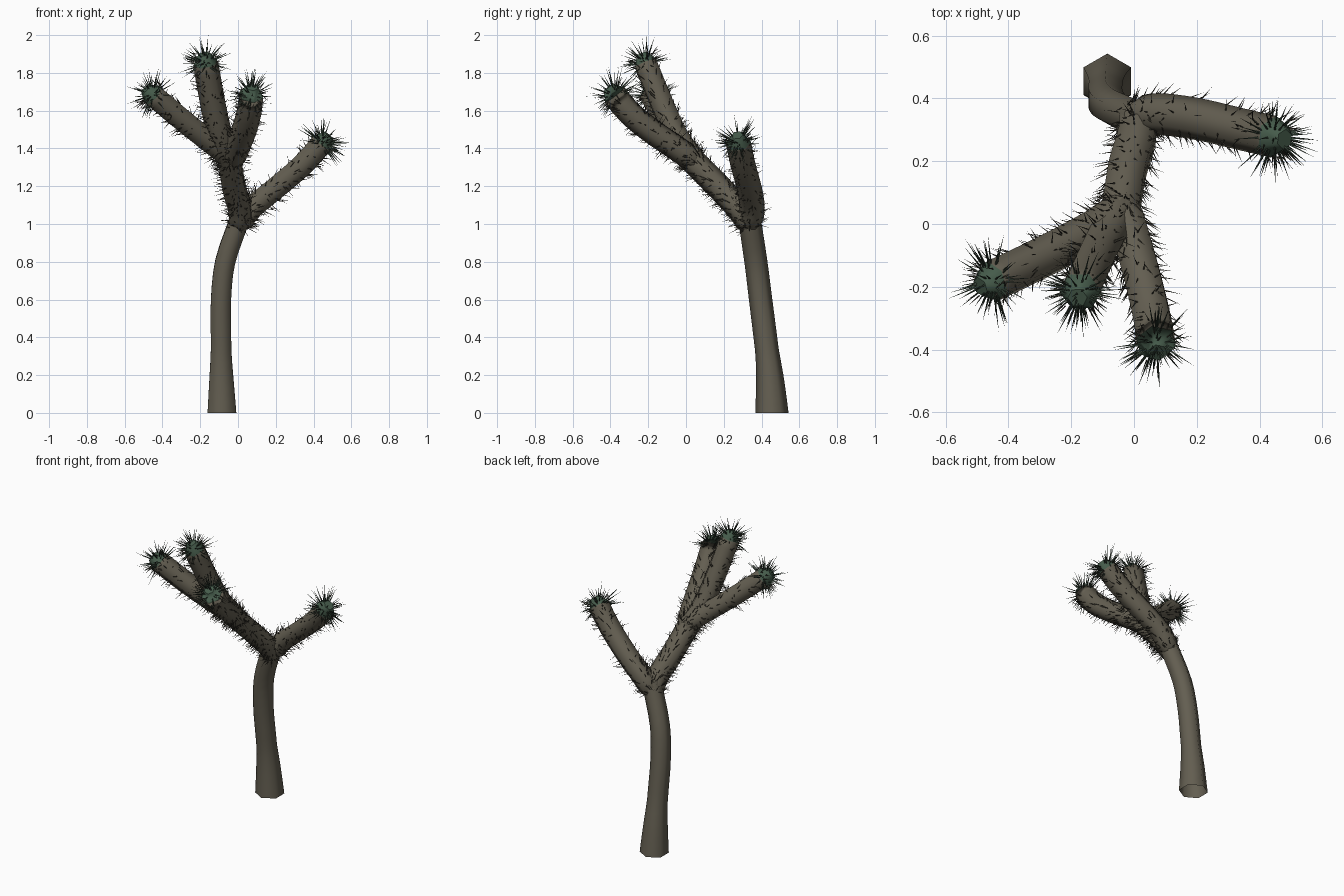
import bpy, bmesh, math, random
from mathutils import Vector

if "Cube" in bpy.data.objects:
    bpy.data.objects.remove(bpy.data.objects["Cube"])

random.seed(7)


def material(name, rgb):
    m = bpy.data.materials.new(name)
    m.diffuse_color = (*rgb, 1)
    m.use_nodes = True
    m.node_tree.nodes["Principled BSDF"].inputs["Base Color"].default_value = m.diffuse_color
    return m


BARK = material("grey brown bark", (0.125, 0.112, 0.082))
DRY = material("dark dry leaf", (0.05, 0.046, 0.034))
GREEN = material("dark green leaf", (0.035, 0.055, 0.038))
TIP = material("green crown", (0.06, 0.105, 0.07))


def finish(bm, name, mats, smooth=True):
    me = bpy.data.meshes.new(name)
    bmesh.ops.recalc_face_normals(bm, faces=bm.faces)
    bm.to_mesh(me)
    bm.free()
    for m in mats:
        me.materials.append(m)
    for p in me.polygons:
        p.use_smooth = smooth and len(p.vertices) < 6
    ob = bpy.data.objects.new(name, me)
    bpy.context.collection.objects.link(ob)
    return ob


def curve(pts, n=4):
    """Catmull-Rom samples through the control points."""
    v = [Vector(p) for p in pts]
    v = [2 * v[0] - v[1]] + v + [2 * v[-1] - v[-2]]
    out = []
    for i in range(1, len(v) - 2):
        a, b, c, d = v[i - 1:i + 3]
        for k in range(n):
            t = k / n
            out.append(0.5 * (2 * b + (c - a) * t + (2 * a - 5 * b + 4 * c - d) * t * t
                              + (3 * b - a - 3 * c + d) * t ** 3))
    out.append(v[-2])
    return out


def frame(axis):
    u = Vector((0, 1, 0)) if abs(axis.y) < 0.6 else Vector((0, 0, 1))
    u = (u - axis * u.dot(axis)).normalized()
    return u, axis.cross(u)


def tube(name, path, radii, crown=False, sides=6):
    bm = bmesh.new()
    rings = []
    n = len(path)
    u = None
    for i, c in enumerate(path):
        ax = (path[min(i + 1, n - 1)] - path[max(i - 1, 0)]).normalized()
        if i == 0 and name == "trunk":
            ax = Vector((0, 0, 1))
        # carry the first ring's direction along, so the tube never twists
        u = frame(ax)[0] if u is None else (u - ax * u.dot(ax)).normalized()
        w = ax.cross(u)
        rings.append([bm.verts.new(c + radii[i] * (u * math.cos(a) + w * math.sin(a)))
                      for a in (2 * math.pi * k / sides for k in range(sides))])
    for i in range(n - 1):
        for k in range(sides):
            j = (k + 1) % sides
            f = bm.faces.new((rings[i][k], rings[i][j], rings[i + 1][j], rings[i + 1][k]))
            f.material_index = int(crown and i == n - 2)
    if crown:
        bm.faces.new(rings[-1]).material_index = 1
    return finish(bm, name, [BARK, TIP])


def spike(bm, base, d, length, width, mat):
    """Three-sided thin leaf blade."""
    d = d.normalized()
    u, w = frame(d)
    vs = [bm.verts.new(base + width * (u * math.cos(a) + w * math.sin(a)))
          for a in (0, 2.094, 4.189)]
    top = bm.verts.new(base + d * length)
    for k in range(3):
        bm.faces.new((vs[k], vs[(k + 1) % 3], top)).material_index = mat


def leaves(name, path, r, count, tip_count):
    bm = bmesh.new()
    n = len(path) - 1
    down = Vector((0, 0, -1))
    for _ in range(count):
        # dry leaves lying along the branch
        t = random.random() * (n - 0.01)
        i = int(t)
        ax = (path[i + 1] - path[i]).normalized()
        c = path[i].lerp(path[i + 1], t - i)
        u, w = frame(ax)
        a = random.uniform(0, 2 * math.pi)
        rad = u * math.cos(a) + w * math.sin(a)
        if rad.z > 0.1 and random.random() < 0.3:
            continue
        d = rad * random.uniform(0.3, 0.7) + ax * random.uniform(0.1, 0.9) + down * 0.2
        spike(bm, c + rad * r * 0.88, d, random.uniform(0.04, 0.065), 0.0027, 0)
    ax = (path[-1] - path[-2]).normalized()
    u, w = frame(ax)
    for _ in range(tip_count):
        # green leaves radiating from the crown
        z = random.uniform(-0.45, 1)
        a = random.uniform(0, 2 * math.pi)
        s = math.sqrt(1 - z * z)
        d = ax * z + s * (u * math.cos(a) + w * math.sin(a))
        spike(bm, path[-1] - ax * 0.055 + d * 0.045, d, random.uniform(0.065, 0.12), 0.0042, 1)
    finish(bm, name, [DRY, GREEN], False)


# trunk
trunk = curve([(-.085, .455, 0), (-.088, .443, .2), (-.09, .42, .4), (-.09, .395, .6),
               (-.068, .37, .8), (0, .34, 1.0), (.02, .33, 1.06)], 3)
tube("trunk", trunk, [.088 - .024 * min(1, p.z / .3) if p.z < .3 else .064 - .004 * p.z
                      for p in trunk])

# branches: control points, ending at the crown
branches = {
    "right_branch": ([(.01, .34, 1.0), (.08, .35, 1.09), (.2, .335, 1.19), (.35, .3, 1.32),
                      (.48, .27, 1.47)], 250, 62),
    "main_branch": ([(.01, .345, .99), (.01, .28, 1.08), (-.02, .18, 1.19), (-.04, .06, 1.31),
                     (-.055, -.01, 1.385)], 330, 0),
    "left_branch": ([(-.03, .05, 1.34), (-.13, -.02, 1.42), (-.3, -.11, 1.555),
                     (-.49, -.2, 1.715)], 220, 62),
    "upper_branch": ([(-.04, .06, 1.32), (-.09, -.04, 1.45), (-.13, -.12, 1.62),
                      (-.18, -.235, 1.9)], 230, 62),
    "front_branch": ([(-.035, .05, 1.33), (0, -.07, 1.415), (.035, -.2, 1.505),
                      (.06, -.31, 1.6), (.075, -.41, 1.725)], 230, 62),
}
for name, (pts, count, tips) in branches.items():
    path = curve(pts, 3)
    radii = [.068] * len(path)
    radii[0] = .054
    if tips:
        ax = (path[-1] - path[-2]).normalized()
        path[-1:] = [path[-1] - ax * .055, path[-1]]
        radii = [.067] * len(path)
        radii[0], radii[-1] = .054, .032
    tube(name, path, radii, bool(tips))
    leaves(name + "_leaves", path, .067, count, tips)
